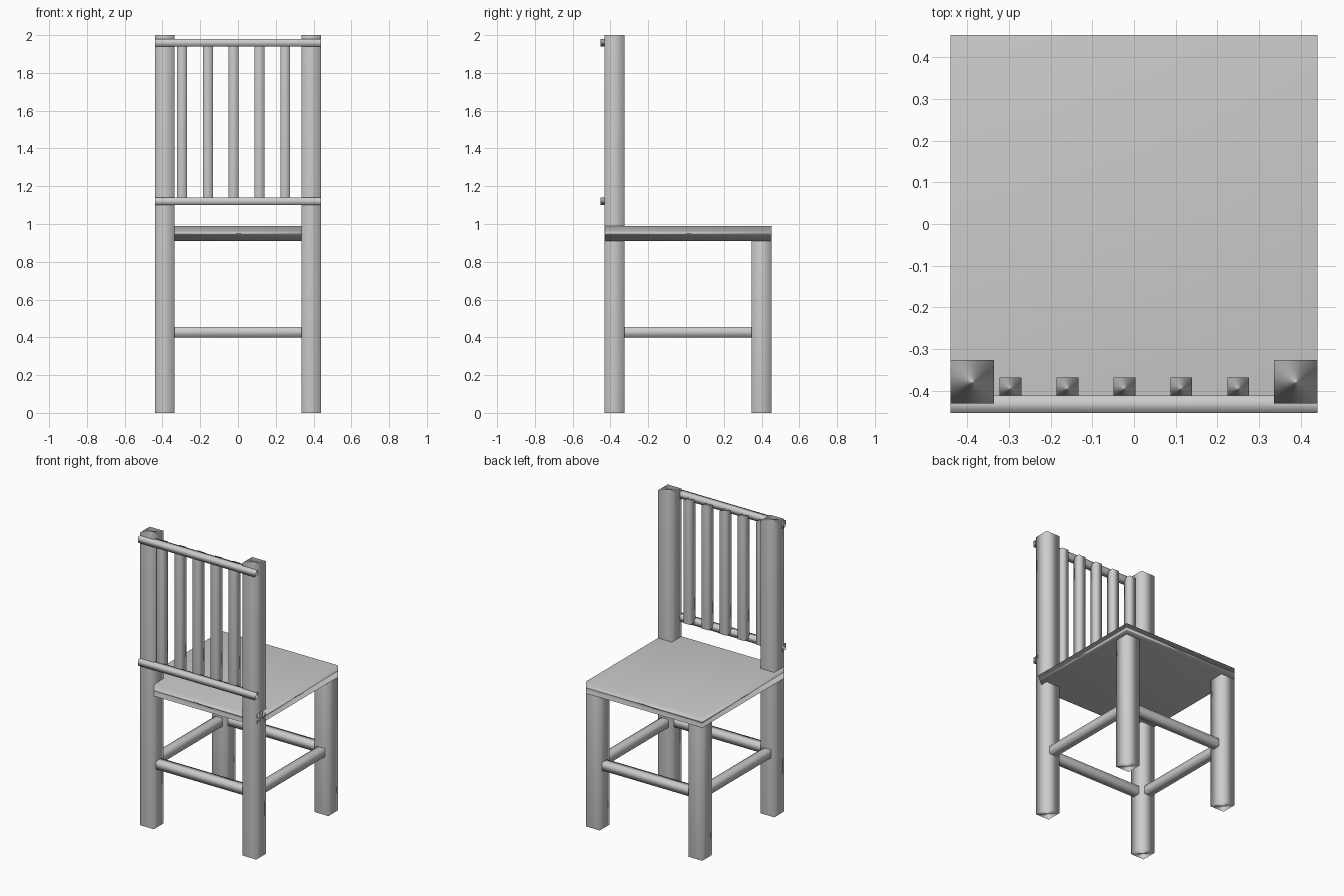
import bpy

if "Cube" in bpy.data.objects:
    bpy.data.objects.remove(bpy.data.objects["Cube"])


def bar(name, x, y, z):
    """Softly shaded box spanning the (min, max) ranges x, y, z."""
    spans = (x, y, z)
    bpy.ops.mesh.primitive_cube_add(size=1, location=[(a + b) / 2 for a, b in spans])
    ob = bpy.context.object
    ob.name = name
    ob.scale = [b - a for a, b in spans]
    bpy.ops.object.transform_apply(location=False, rotation=False, scale=True)
    bpy.ops.object.shade_smooth()
    # area-weighted normals give the rounded-looking shading on square bars
    mod = ob.modifiers.new("weighted_normals", "WEIGHTED_NORMAL")
    mod.mode = "FACE_AREA"
    return ob


def around(c, width):
    return (c - width / 2, c + width / 2)


W = 0.44            # half width
LEG = 0.105         # leg thickness
BACK_Y = -0.378     # centre of back posts
FRONT_Y = 0.40      # centre of front legs
LEG_X = W - LEG / 2
SEAT_Z = (0.91, 0.99)
STRETCH_Z = (0.40, 0.455)

# Seat slab
bar("seat", (-W, W), (-0.43, 0.4525), SEAT_Z)

# Legs, back posts and side stretchers, mirrored left and right
for side, s in (("left", -1), ("right", 1)):
    x = around(s * LEG_X, LEG)
    bar(f"back_post_{side}", x, around(BACK_Y, LEG), (0, 2))
    bar(f"front_leg_{side}", x, around(FRONT_Y, LEG), (0, SEAT_Z[0]))
    bar(f"side_stretcher_{side}", around(s * LEG_X, 0.055),
        (BACK_Y + LEG / 2, FRONT_Y - LEG / 2), STRETCH_Z)

# Cross stretchers between the legs
for name, y in (("back_stretcher", BACK_Y), ("front_stretcher", FRONT_Y)):
    bar(name, (LEG / 2 - LEG_X, LEG_X - LEG / 2), around(y, 0.055), STRETCH_Z)

# Backrest rails
for name, z in (("lower_rail", 1.12), ("upper_rail", 1.96)):
    bar(name, (-W, W), (-0.4525, -0.411), around(z, 0.041))

# Backrest slats
for i in range(5):
    bar(f"slat_{i + 1}", around(-0.296 + i * 0.1365, 0.052), (-0.42, -0.368), (1.12, 1.96))
